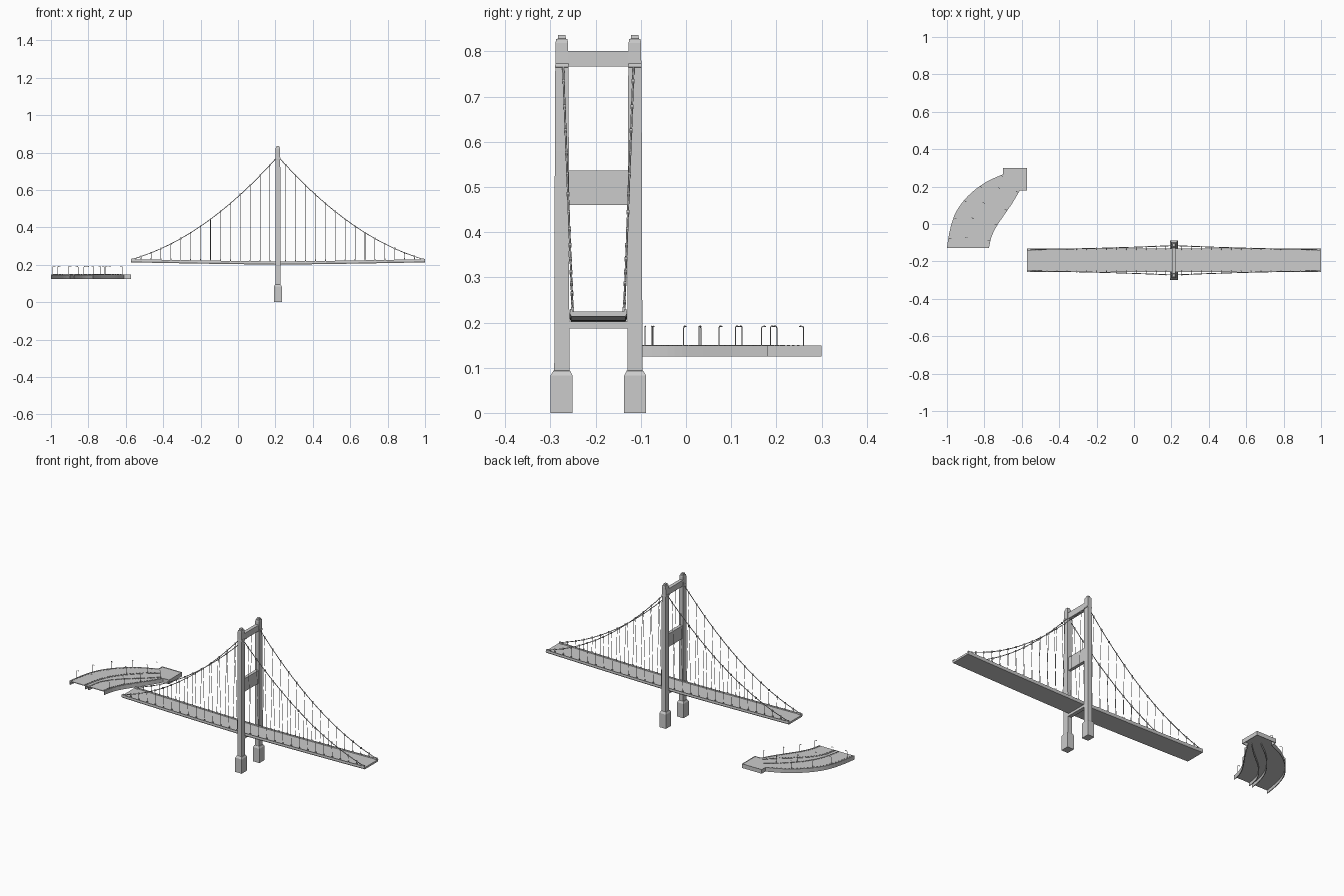
import bpy, bmesh, math
from mathutils import Vector, Matrix

if "Cube" in bpy.data.objects:
    bpy.data.objects.remove(bpy.data.objects["Cube"])

TX, YC = 0.213, -0.194          # tower x, bridge axis y
HALF = 0.786                    # half deck length


def finish(bm, name):
    bmesh.ops.recalc_face_normals(bm, faces=bm.faces)
    me = bpy.data.meshes.new(name)
    bm.to_mesh(me)
    bm.free()
    ob = bpy.data.objects.new(name, me)
    bpy.context.collection.objects.link(ob)
    return ob


def add_box(bm, c, s, angle=0):
    m = Matrix.Translation(c) @ Matrix.Rotation(angle, 4, 'Z') @ Matrix.Diagonal((*s, 1))
    bmesh.ops.create_cube(bm, size=1, matrix=m)


def loft(bm, rings):
    vs = [[bm.verts.new(p) for p in r] for r in rings]
    n = len(vs[0])
    for a, b in zip(vs, vs[1:]):
        for i in range(n):
            j = (i + 1) % n
            bm.faces.new((a[i], a[j], b[j], b[i]))
    bm.faces.new(vs[0])
    bm.faces.new(vs[-1])


def tubes(name, paths, radius, res=1):
    cu = bpy.data.curves.new(name, 'CURVE')
    cu.dimensions = '3D'
    cu.bevel_depth = radius
    cu.bevel_resolution = res
    cu.use_fill_caps = True
    for path in paths:
        sp = cu.splines.new('POLY')
        sp.points.add(len(path) - 1)
        for p, co in zip(sp.points, path):
            p.co = (*co, 1)
    ob = bpy.data.objects.new(name, cu)
    bpy.context.collection.objects.link(ob)
    return ob


# Tower legs: (z, half x, half y, offset from axis)
LEG = [(0, .021, .0242, .0815), (.083, .021, .0242, .0815), (.093, .016, .0185, .081),
       (.094, .0135, .0168, .0808), (.58, .0132, .0155, .0808), (.764, .0128, .0145, .0808),
       (.765, .0155, .0147, .0808), (.771, .0145, .0145, .0808), (.773, .0128, .0142, .0808),
       (.818, .0125, .014, .0808), (.827, .0105, .0125, .0808), (.828, .008, .009, .0808),
       (.836, .007, .008, .0808)]
for side, tag in ((-1, "front"), (1, "back")):
    bm = bmesh.new()
    loft(bm, [[(TX + sx * hx, YC + side * off + sy * hy, z)
               for sx, sy in ((-1, -1), (1, -1), (1, 1), (-1, 1))] for z, hx, hy, off in LEG])
    finish(bm, f"tower_leg_{tag}")

# Tower crossbeams
for name, z0, z1, w in (("lower", .187, .203, .022), ("middle", .46, .536, .018), ("top", .766, .801, .02)):
    bm = bmesh.new()
    add_box(bm, (TX, YC, (z0 + z1) / 2), (w, .136, z1 - z0))
    finish(bm, f"crossbeam_{name}")


def deck_z(x):
    return .212 + .012 * min(1, abs(x - TX) / HALF) ** 1.3


def cable_z(t):                 # t: 0 at deck end, 1 at tower
    return .228 + .552 * (.39 * t + .61 * t * t)


def plane_y(side, z):           # leaning plane of cables and hangers
    return YC + side * (.057 + .021 * (z - .225) / .54)


# Deck with raised kerbs
PROF = [(-.060, -.011), (.060, -.011), (.0635, -.004), (.0625, .006), (.058, .006), (.057, 0),
        (-.057, 0), (-.058, .006), (-.0625, .006), (-.0635, -.004)]
bm = bmesh.new()
xs = [TX + HALF * i / 10 for i in range(-10, 11)]
loft(bm, [[(x, YC + y, deck_z(x) + z) for y, z in PROF] for x in xs])
finish(bm, "bridge_deck")

# Cables, hangers, clamps and end anchors
cables, hangers = [], []
clamps = bmesh.new()
for side in (-1, 1):
    for d in (-1, 1):
        path = [(TX, plane_y(side, .775), .78)]
        for k in range(14):
            off = .042 + .053 * k
            x, z = TX + d * off, cable_z(1 - off / HALF)
            top = (x, plane_y(side, z), z)
            zb = deck_z(x) + .002
            path.append(top)
            hangers.append([(x, plane_y(side, zb), zb), top])
            add_box(clamps, top, (.006, .0065, .010))
            add_box(clamps, (x, plane_y(side, zb), zb + .006), (.005, .005, .010))
        end = (TX + d * (HALF - .006), plane_y(side, .228), .228)
        path.append(end)
        cables.append(path)
        add_box(clamps, (end[0] - d * .008, end[1], .228), (.02, .007, .012))
tubes("main_cables", cables, .0022)
tubes("hangers", hangers, .0014, 0)
finish(clamps, "cable_clamps")

# Curved ramp: outer and inner edge control points
OUT = [(-1, -.127), (-.988, -.05), (-.963, .04), (-.922, .11), (-.866, .17), (-.79, .225), (-.70, .266)]
INN = [(-.775, -.127), (-.764, -.075), (-.742, -.025), (-.712, .022), (-.68, .068), (-.645, .12), (-.61, .18)]


def sample(pts, u):             # Catmull-Rom position on an edge
    k = min(int(u * (len(pts) - 1)), len(pts) - 2)
    t = u * (len(pts) - 1) - k
    g = lambda i: Vector(pts[max(0, min(len(pts) - 1, i))])
    a, b, c, d = g(k - 1), g(k), g(k + 1), g(k + 2)
    return .5 * (2 * b + (c - a) * t + (2 * a - 5 * b + 4 * c - d) * t * t + (3 * b - a - 3 * c + d) * t ** 3)


def ramp(u, f):
    return sample(OUT, u).lerp(sample(INN, u), f)


def spread(u):                  # inner divider drifts toward the inner edge
    return .53 + .3 * max(0, u - .2) / .8


US = [i / 18 for i in range(19)]


def strip(name, f, w, z0, z1):
    bm = bmesh.new()
    loft(bm, [[(*ramp(u, f(u)), z0), (*ramp(u, f(u) + w), z0),
               (*ramp(u, f(u) + w), z1), (*ramp(u, f(u)), z1)] for u in US])
    finish(bm, name)


strip("ramp_road", lambda u: .005, .99, .143, .147)
strip("ramp_outer_wall", lambda u: 0, .018, .125, .149)
strip("ramp_inner_wall", lambda u: .982, .018, .125, .149)
strip("ramp_divider_outer", lambda u: .44, .015, .125, .149)
strip("ramp_divider_inner", spread, .015, .125, .149)

# Landing at the ramp end
bm = bmesh.new()
OUTLINE = [(-.70, .264), (-.70, .30), (-.572, .30), (-.572, .18), (-.61, .18)]
loft(bm, [[(x, y, z) for x, y in OUTLINE] for z in (.143, .147)])
for c, s in (((-.636, .2985), (.128, .003)), ((-.591, .1815), (.038, .003)),
             ((-.6985, .283), (.003, .034)), ((-.5735, .24), (.003, .12))):
    add_box(bm, (*c, .137), (*s, .024))
finish(bm, "ramp_landing")

# Small marker posts along the ramp lines
bm = bmesh.new()
for f in (lambda u: .035, lambda u: .425, lambda u: spread(u) + .03, lambda u: .965):
    for i in range(1, 26):
        u = i / 27
        p, q = ramp(u, f(u)), ramp(u + .01, f(u + .01))
        add_box(bm, (*p, .1485), (.007, .003, .004), math.atan2(q.y - p.y, q.x - p.x))
finish(bm, "ramp_markers")

# Street lamps with short arms leaning over the road
posts = []
heads = bmesh.new()
for f, us, toward in ((.01, (.12, .32, .54, .76, .97), 1), (.448, (.14, .38, .62, .86), -1),
                      (.99, (.12, .4, .68, .95), -1)):
    for u in us:
        p = ramp(u, f)
        d = (sample(INN, u) - sample(OUT, u)).normalized() * toward
        a, b = p + d * .003, p + d * .011
        posts.append([(*p, .128), (*p, .188), (*a, .192), (*b, .192)])
        add_box(heads, (*b, .1915), (.006, .003, .002), math.atan2(d.y, d.x))
tubes("lamp_posts", posts, .0012, 0)
finish(heads, "lamp_heads")
